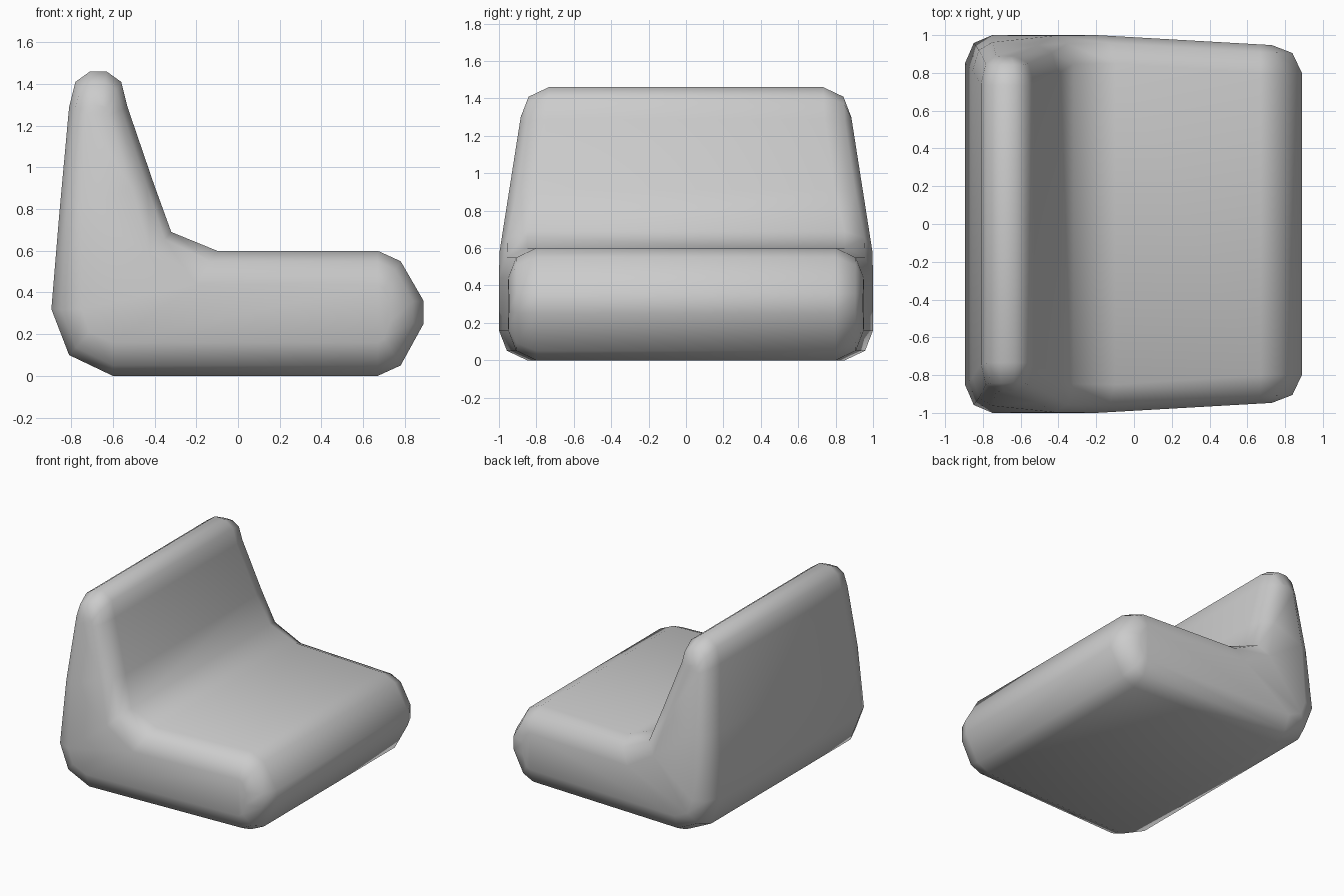
import bpy, bmesh

if "Cube" in bpy.data.objects:
    bpy.data.objects.remove(bpy.data.objects["Cube"])

# Side profile: outer silhouette (x, z), then the matching point on the flat side panel (x, z)
PROFILE = [
    (-0.60, 0.00, -0.60, 0.16), (0.67, 0.00, 0.67, 0.16),    # underside
    (0.78, 0.05, 0.70, 0.18), (0.89, 0.25, 0.73, 0.26),      # rounded front
    (0.89, 0.36, 0.73, 0.35), (0.78, 0.55, 0.70, 0.42),
    (0.67, 0.60, 0.67, 0.44), (-0.10, 0.60, -0.20, 0.44),    # seat top
    (-0.32, 0.69, -0.42, 0.58), (-0.40, 0.91, -0.51, 0.90),  # curve into backrest
    (-0.53, 1.29, -0.62, 1.25), (-0.56, 1.41, -0.63, 1.29),  # backrest top
    (-0.63, 1.46, -0.65, 1.30), (-0.71, 1.46, -0.69, 1.30),
    (-0.78, 1.41, -0.71, 1.29), (-0.81, 1.29, -0.73, 1.25),
    (-0.855, 0.80, -0.75, 0.80), (-0.895, 0.32, -0.75, 0.32),  # back
    (-0.81, 0.10, -0.71, 0.21),
]
# Side panel split into clean faces (indices into the profile)
PANEL = [(1, 2, 3, 4, 5, 6), (0, 1, 6, 7), (0, 7, 8, 17, 18),
         (8, 9, 16, 17), (9, 10, 15, 16), (10, 11, 12, 13, 14, 15)]


def half_width(x, z):
    """Side panel narrows toward the seat front and the backrest top."""
    return 1 - 0.057 * max(0, x + 0.2) - 0.157 * max(0, z - 0.56)


def ring(bm, side, inset, drop):
    verts = []
    for x, z, ix, iz in PROFILE:
        y = side * (half_width(ix, iz) - drop)
        verts.append(bm.verts.new((x + (ix - x) * inset, y, z + (iz - z) * inset)))
    return verts


# Armless lounge chair: rings from one side panel across to the other
bm = bmesh.new()
STEPS = [(1, 0), (0.32, 0.042), (0, 0.15)]
rings = [ring(bm, -1, i, d) for i, d in STEPS] + [ring(bm, 1, i, d) for i, d in reversed(STEPS)]
n = len(PROFILE)
for a, b in zip(rings, rings[1:]):
    for i in range(n):
        j = (i + 1) % n
        bm.faces.new((a[i], a[j], b[j], b[i]))
for end in (rings[0], rings[-1]):
    for face in PANEL:
        bm.faces.new([end[i] for i in face])
bmesh.ops.recalc_face_normals(bm, faces=bm.faces)
for f in bm.faces:
    f.smooth = True

mesh = bpy.data.meshes.new("lounge_chair")
bm.to_mesh(mesh)
bm.free()
chair = bpy.data.objects.new("lounge_chair", mesh)
bpy.context.collection.objects.link(chair)
